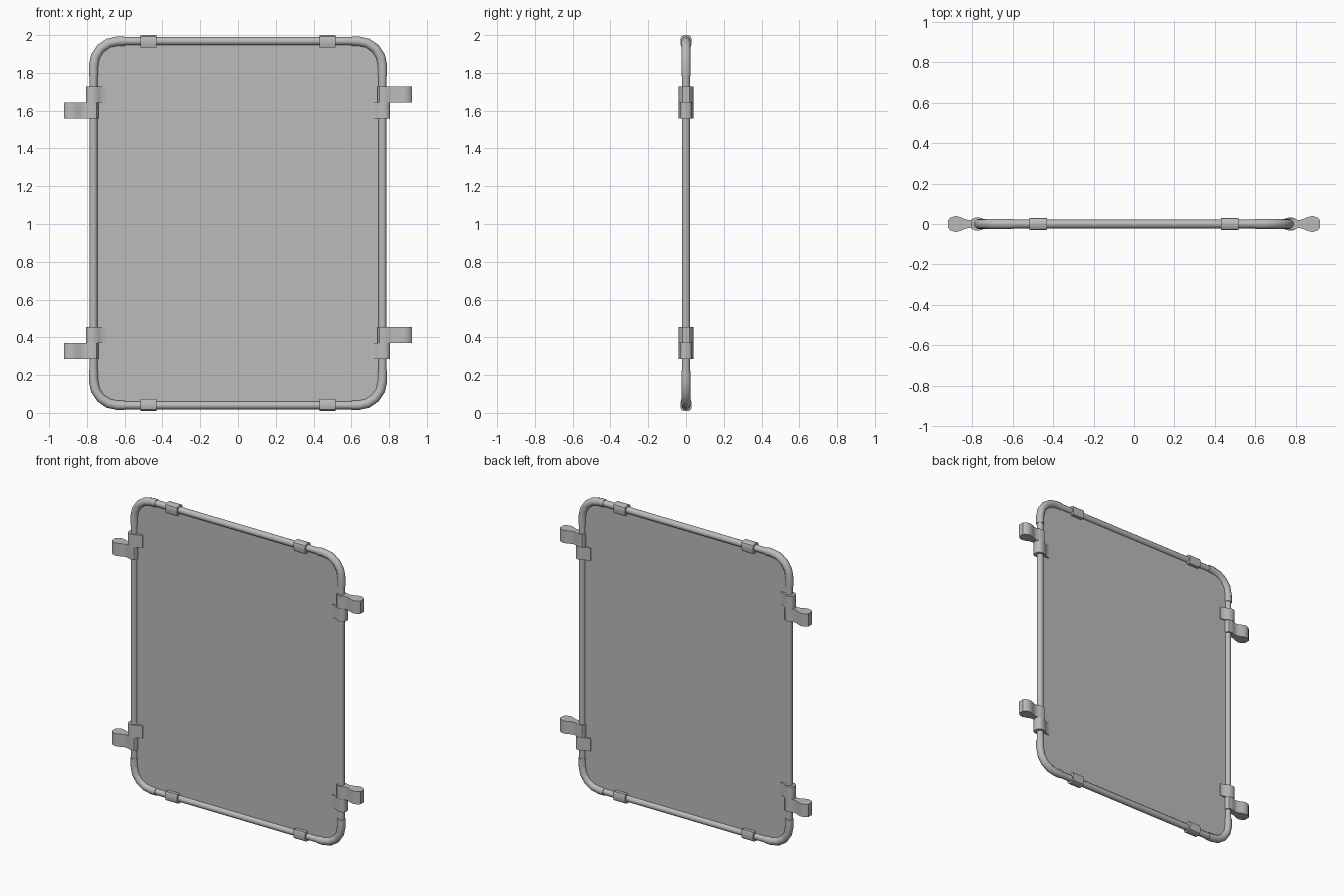
import bpy, bmesh, math
from mathutils import Vector

cube = bpy.data.objects.get("Cube")
if cube:
    bpy.data.objects.remove(cube, do_unlink=True)

grey = bpy.data.materials.new("plain grey")
grey.use_nodes = True
COLOUR = (0.5, 0.5, 0.5, 1)
grey.diffuse_color = COLOUR
grey.node_tree.nodes["Principled BSDF"].inputs["Base Color"].default_value = COLOUR

# Centre line of the frame
HALF_W, LOW, HIGH, BEND = 0.765, 0.04, 1.968, 0.13
MID = (LOW + HIGH) / 2
HALF_H = (HIGH - LOW) / 2


def finish(name, bm, angle=40):
    bmesh.ops.recalc_face_normals(bm, faces=bm.faces)
    mesh = bpy.data.meshes.new(name)
    bm.to_mesh(mesh)
    bm.free()
    mesh.materials.append(grey)
    obj = bpy.data.objects.new(name, mesh)
    bpy.context.collection.objects.link(obj)
    bpy.ops.object.select_all(action="DESELECT")
    obj.select_set(True)
    bpy.context.view_layer.objects.active = obj
    bpy.ops.object.shade_smooth_by_angle(angle=math.radians(angle))
    return obj


def tube(name, path, radius, sides=12):
    """Sweep a circle along a path lying in the xz plane."""
    bm = bmesh.new()
    pts = [Vector((x, 0, z)) for x, z in path]
    rings = []
    for i, p in enumerate(pts):
        along = (pts[min(i + 1, len(pts) - 1)] - pts[max(i - 1, 0)]).normalized()
        out = along.cross(Vector((0, 1, 0)))
        turns = [math.tau * k / sides for k in range(sides)]
        rings.append([bm.verts.new(p + radius * (out * math.cos(a) + Vector((0, math.sin(a), 0))))
                      for a in turns])
    for a, b in zip(rings, rings[1:]):
        for k in range(sides):
            j = (k + 1) % sides
            bm.faces.new((a[k], a[j], b[j], b[k]))
    bm.faces.new(rings[0])
    bm.faces.new(rings[-1])
    return finish(name, bm)


def strap(name, half_profile, width, place):
    """Extrude a symmetric (outward, depth) profile across a width."""
    outline = half_profile + [(u, -d) for u, d in reversed(half_profile)]
    bm = bmesh.new()
    ends = [[bm.verts.new(place(u, d, s * width / 2)) for u, d in outline] for s in (-1, 1)]
    n = len(outline)
    for k in range(n):
        j = (k + 1) % n
        bm.faces.new((ends[0][k], ends[0][j], ends[1][j], ends[1][k]))
    for end in ends:
        bm.faces.new(end)
    return finish(name, bm)


def arc(sx, sz, steps=4):
    cx, cz = HALF_W - BEND, HALF_H - BEND
    angles = [math.pi / 2 * i / steps for i in range(steps + 1)]
    return [(sx * (cx + BEND * math.cos(a)), MID + sz * (cz + BEND * math.sin(a))) for a in angles]


# Thin panel filling the frame
bm = bmesh.new()
outline = arc(1, 1) + arc(-1, 1)[::-1] + arc(-1, -1) + arc(1, -1)[::-1]
face = bm.faces.new([bm.verts.new((x, -0.002, z)) for x, z in outline])
new = bmesh.ops.extrude_face_region(bm, geom=[face])["geom"]
bmesh.ops.translate(bm, vec=(0, 0.004, 0), verts=[v for v in new if isinstance(v, bmesh.types.BMVert)])
finish("panel", bm)

# Frame rails and slightly thicker bent corners
CORNER_X, CORNER_Z = 0.6, 0.78
for side, s in (("left", 1), ("right", -1)):
    tube(side + "_rail", [(s * HALF_W, MID - CORNER_Z), (s * HALF_W, MID + CORNER_Z)], 0.021)
    for level, t in (("upper", 1), ("lower", -1)):
        path = [(s * HALF_W, MID + t * CORNER_Z)] + arc(s, t) + [(s * CORNER_X, MID + t * HALF_H)]
        tube(f"{level}_{side}_corner", path, 0.025)
for level, z in (("upper", HIGH), ("lower", LOW)):
    tube(level + "_rail", [(-CORNER_X, z), (CORNER_X, z)], 0.021)

# Wrapped sleeves on the upper and lower rails
SLEEVE = [(0.032, 0.014), (0.024, 0.026), (0.01, 0.03), (-0.012, 0.03), (-0.033, 0.024)]
for level, z, t in (("upper", HIGH, 1), ("lower", LOW + 0.001, -1)):
    for side, x in (("left", 0.474), ("right", -0.474)):
        strap(f"{level}_{side}_sleeve", SLEEVE, 0.086,
              lambda u, d, w: (x + w, d, z + t * u))

# Side straps: a clasp tapering onto the panel and a bulging outer tab
CLASP = [(0.04, 0.012), (0.032, 0.026), (0.015, 0.033), (-0.012, 0.03),
         (-0.03, 0.018), (-0.045, 0.01), (-0.065, 0.008)]
TAB = [(0.155, 0.018), (0.142, 0.032), (0.115, 0.04), (0.09, 0.033), (0.065, 0.022),
       (0.045, 0.019), (0.025, 0.026), (0.005, 0.031), (-0.015, 0.027), (-0.026, 0.013)]
STEP = 0.0425
for level, z in (("upper", 1.643), ("lower", 0.369)):
    for side, s in (("left", 1), ("right", -1)):
        for part, profile, t in (("tab", TAB, s), ("clasp", CLASP, -s)):
            strap(f"{level}_{side}_{part}", profile, 2 * STEP,
                  lambda u, d, w: (s * (HALF_W + u), d, z + t * STEP + w))
